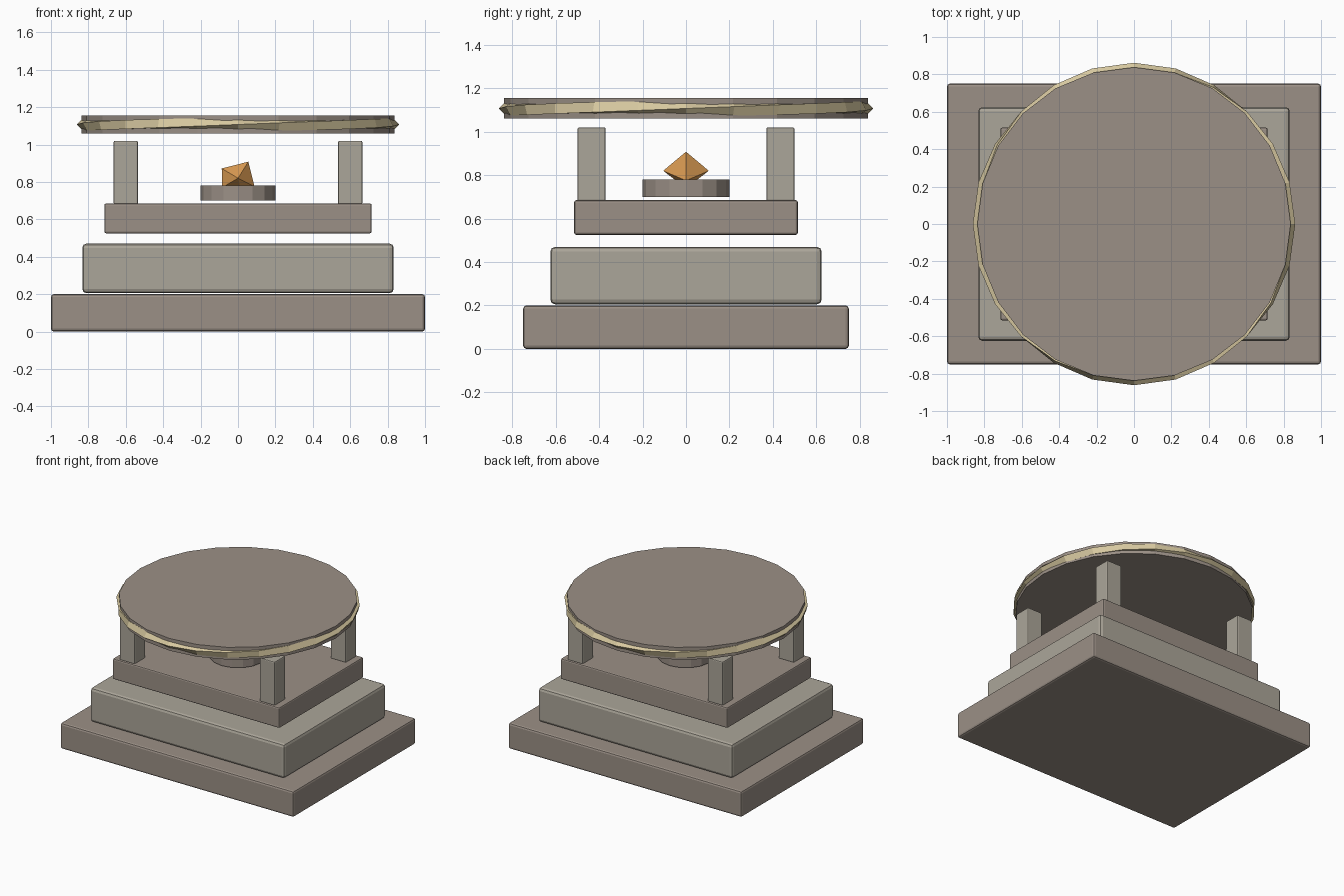
import bpy, bmesh
from math import sin, cos, pi, radians

if "Cube" in bpy.data.objects:
    bpy.data.objects.remove(bpy.data.objects["Cube"])


def material(name, rgb):
    m = bpy.data.materials.new(name)
    m.diffuse_color = (*rgb, 1)
    m.use_nodes = True
    m.node_tree.nodes["Principled BSDF"].inputs["Base Color"].default_value = m.diffuse_color
    return m


DARK = material("dark_stone", (0.33, 0.28, 0.24))
LIGHT = material("light_stone", (0.41, 0.38, 0.32))
GOLD = material("pale_gold", (0.68, 0.58, 0.35))
AMBER = material("amber", (0.75, 0.35, 0.09))


def box(name, size, centre, mat, bevel):
    bpy.ops.mesh.primitive_cube_add(size=1, location=centre)
    o = bpy.context.object
    o.name = name
    o.scale = size
    bpy.ops.object.transform_apply(location=False, rotation=False, scale=True)
    o.data.materials.append(mat)
    b = o.modifiers.new("bevel", 'BEVEL')
    b.width, b.segments = bevel, 2
    return o


def disc(name, r, z0, z1, sides):
    bpy.ops.mesh.primitive_cylinder_add(vertices=sides, radius=r, depth=z1 - z0,
                                        location=(0, 0, (z0 + z1) / 2))
    o = bpy.context.object
    o.name = name
    o.data.materials.append(DARK)


def mesh_object(name, verts, faces, mat):
    me = bpy.data.meshes.new(name)
    me.from_pydata(verts, [], faces)
    bm = bmesh.new()
    bm.from_mesh(me)
    bmesh.ops.recalc_face_normals(bm, faces=bm.faces)
    bm.to_mesh(me)
    bm.free()
    me.materials.append(mat)
    o = bpy.data.objects.new(name, me)
    bpy.context.collection.objects.link(o)


# Stepped base and floating floor slab
box("base_slab", (2.0, 1.5, 0.2), (0, 0, 0.1), DARK, 0.015)
box("middle_step", (1.665, 1.25, 0.265), (0, 0, 0.3375), LIGHT, 0.022)
box("floor_slab", (1.43, 1.03, 0.16), (0, 0, 0.605), DARK, 0.01)

# Four corner posts
for sx, xn in ((-1, "left"), (1, "right")):
    for sy, yn in ((-1, "front"), (1, "back")):
        box(f"{yn}_{xn}_post", (0.13, 0.13, 0.34), (sx * 0.6, sy * 0.435, 0.85), LIGHT, 0.008)

# Pedestal and round roof
disc("pedestal", 0.2, 0.70, 0.78, 16)
disc("roof_disc", 0.838, 1.06, 1.155, 24)

# Faceted rim: square-section ring that twists once on its way round
N, M, R, r = 24, 4, 0.828, 0.034
verts, faces = [], []
for i in range(N):
    a = 2 * pi * i / N
    for j in range(M):
        b = 2 * pi * j / M + radians(15) * i
        rad = R + r * cos(b)
        verts.append((rad * cos(a), rad * sin(a), 1.107 + r * sin(b)))
        k, n = (i + 1) % N, (j + 1) % M
        # the full twist brings the section back to its start, so the seam lines up
        faces.append((i * M + j, k * M + j, k * M + n, i * M + n))
mesh_object("roof_rim", verts, faces, GOLD)

# Gem: five-sided double pyramid lying along y
ring = [(0.055, 0.088), (-0.087, 0.052), (-0.085, -0.05), (0.02, -0.08), (0.088, -0.045)]
gem = [(x, 0, 0.82 + z) for x, z in ring] + [(0, -0.105, 0.82), (0, 0.105, 0.82)]
mesh_object("gem", gem, [(i, (i + 1) % 5, p) for p in (5, 6) for i in range(5)], AMBER)
